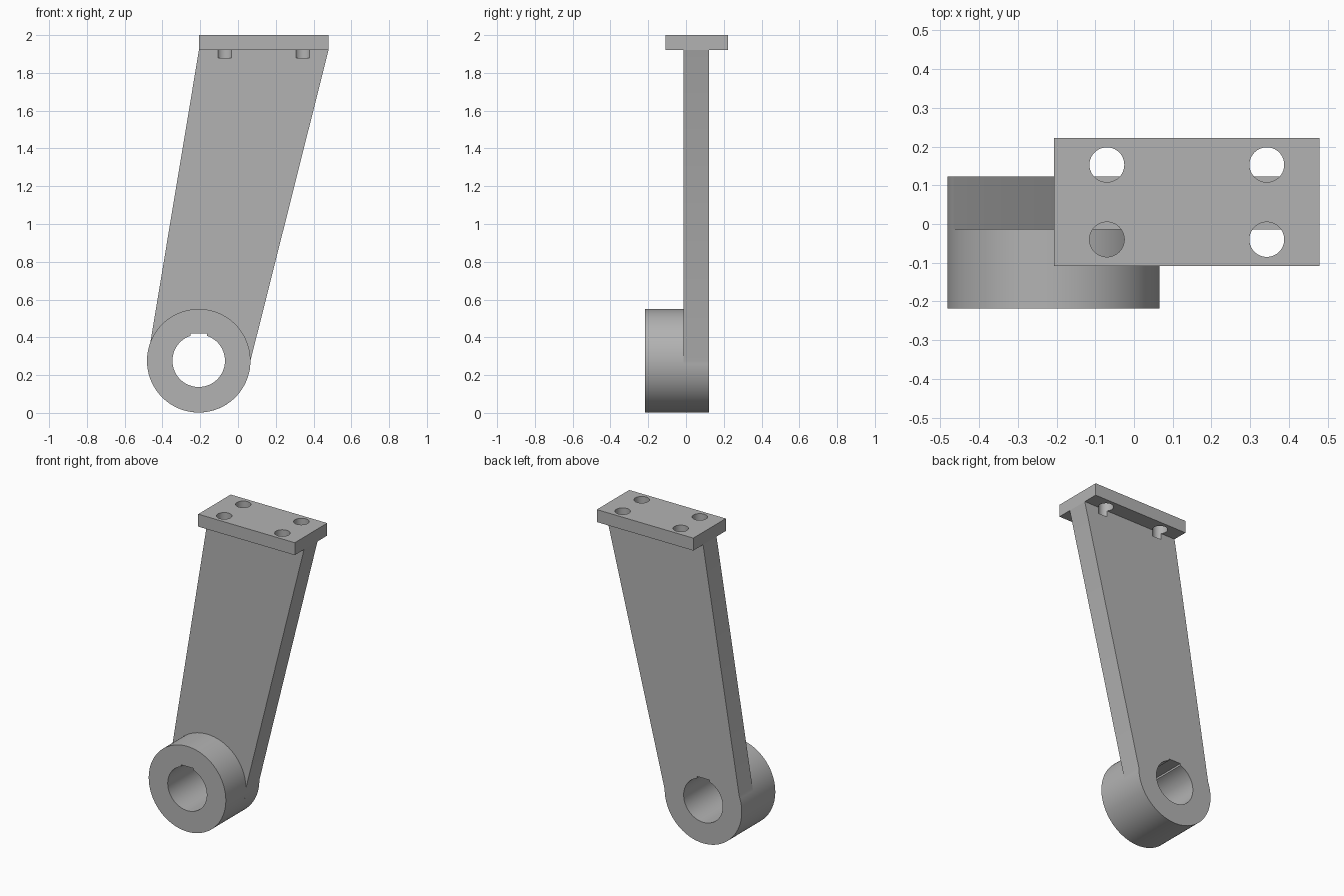
import bpy, bmesh
from math import cos, sin, pi, asin, radians
from mathutils import Vector

cube = bpy.data.objects.get("Cube")
if cube:
    bpy.data.objects.remove(cube, do_unlink=True)

grey = bpy.data.materials.new("plain_grey")
grey.use_nodes = True
colour = (0.45, 0.45, 0.45, 1)
grey.diffuse_color = colour
grey.node_tree.nodes["Principled BSDF"].inputs["Base Color"].default_value = colour

# Shared dimensions
HUB_X, HUB_Z, HUB_R = -0.208, 0.276, 0.274
BORE_R, KEY_HALF, KEY_TOP = 0.139, 0.044, 0.42
HUB_FRONT, ARM_FRONT, ARM_BACK = -0.218, -0.014, 0.1225
PLATE_LEFT, PLATE_RIGHT = -0.207, 0.479
PLATE_FRONT, PLATE_BACK = -0.108, 0.2215
PLATE_BOTTOM, TOP, HOLE_FLOOR = 1.92, 2.0, 1.88
HOLE_R = 0.045


def prism(name, points, offset):
    """Extrude a closed outline of 3D points along an offset."""
    bm = bmesh.new()
    face = bm.faces.new([bm.verts.new(p) for p in points])
    new = bmesh.ops.extrude_face_region(bm, geom=[face])["geom"]
    bmesh.ops.translate(bm, vec=Vector(offset),
                        verts=[v for v in new if isinstance(v, bmesh.types.BMVert)])
    bmesh.ops.recalc_face_normals(bm, faces=bm.faces)
    mesh = bpy.data.meshes.new(name)
    bm.to_mesh(mesh)
    bm.free()
    mesh.materials.append(grey)
    obj = bpy.data.objects.new(name, mesh)
    bpy.context.collection.objects.link(obj)
    return obj


def arc(x, y, radius, start, end, steps):
    return [(x + radius * cos(start + (end - start) * i / steps),
             y + radius * sin(start + (end - start) * i / steps)) for i in range(steps + 1)]


def upright(name, outline, front, back):
    """Prism with its outline in the xz plane."""
    return prism(name, [(x, front, z) for x, z in outline], (0, back - front, 0))


def cut(obj, cutters):
    bpy.context.view_layer.objects.active = obj
    for cutter in cutters:
        mod = obj.modifiers.new("cut", 'BOOLEAN')
        mod.operation, mod.solver, mod.object = 'DIFFERENCE', 'EXACT', cutter
        bpy.ops.object.modifier_apply(modifier=mod.name)


# Hub: round boss standing proud of the arm
hub = upright("hub", arc(HUB_X, HUB_Z, HUB_R, 0, 2 * pi, 96)[:-1], HUB_FRONT, ARM_FRONT)

# Arm: tapered web with a rounded lower end
arm_outline = arc(HUB_X, HUB_Z, HUB_R, radians(-201), 0, 60)
arm_outline += [(PLATE_RIGHT, PLATE_BOTTOM), (PLATE_LEFT, PLATE_BOTTOM)]
arm = upright("arm", arm_outline, ARM_FRONT, ARM_BACK)

# Mounting plate
plate = prism("mounting_plate",
              [(PLATE_LEFT, PLATE_FRONT, PLATE_BOTTOM), (PLATE_RIGHT, PLATE_FRONT, PLATE_BOTTOM),
               (PLATE_RIGHT, PLATE_BACK, PLATE_BOTTOM), (PLATE_LEFT, PLATE_BACK, PLATE_BOTTOM)],
              (0, 0, TOP - PLATE_BOTTOM))

# Keyed bore through hub and arm
half = asin(KEY_HALF / BORE_R)
bore_outline = arc(HUB_X, HUB_Z, BORE_R, pi / 2 + half, 2.5 * pi - half, 64)
bore_outline += [(HUB_X + KEY_HALF, KEY_TOP), (HUB_X - KEY_HALF, KEY_TOP)]
bore = upright("bore_cutter", bore_outline, -0.4, 0.4)

# Bolt holes through the plate, notching the top of the arm
drills = [prism("drill_cutter",
                [(px, py, HOLE_FLOOR) for px, py in arc(x, y, HOLE_R, 0, 2 * pi, 40)[:-1]],
                (0, 0, 0.2))
          for x in (-0.07, 0.343) for y in (-0.04, 0.153)]

cut(hub, [bore])
cut(arm, [bore] + drills)
cut(plate, drills)
for cutter in [bore] + drills:
    bpy.data.objects.remove(cutter, do_unlink=True)

# Smooth the round walls, keep the edges crisp
for obj in (hub, arm, plate):
    bpy.ops.object.select_all(action='DESELECT')
    obj.select_set(True)
    bpy.context.view_layer.objects.active = obj
    bpy.ops.object.shade_smooth_by_angle(angle=radians(20))
